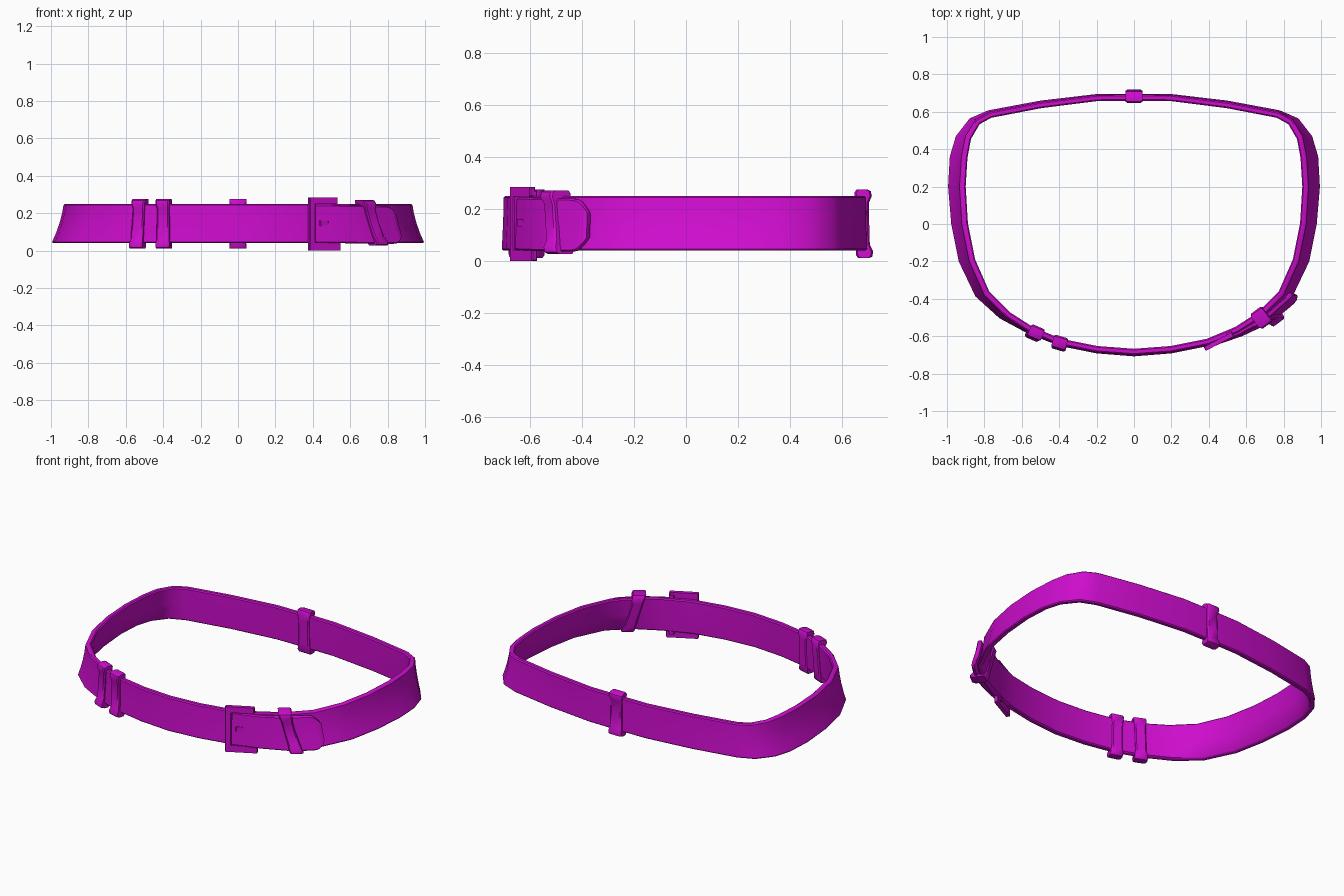
import bpy, bmesh, math
from mathutils import Vector

if "Cube" in bpy.data.objects:
    bpy.data.objects.remove(bpy.data.objects["Cube"])

mat = bpy.data.materials.new("magenta")
mat.diffuse_color = (0.62, 0.004, 0.62, 1)
mat.use_nodes = True
mat.node_tree.nodes["Principled BSDF"].inputs["Base Color"].default_value = mat.diffuse_color

# Half outlines of the belt, front centre round to back centre
LOW = [(0, -.708), (.2, -.692), (.4, -.652), (.57, -.585), (.72, -.505), (.85, -.388),
       (.94, -.2), (.98, 0), (.997, .2), (.988, .36), (.955, .47), (.88, .565),
       (.78, .608), (.5, .66), (.2, .695), (0, .697)]
HIGH = [(0, -.7), (.2, -.685), (.4, -.645), (.555, -.58), (.68, -.5), (.8, -.38),
        (.88, -.2), (.92, 0), (.932, .2), (.922, .36), (.9, .47), (.845, .56),
        (.77, .6), (.5, .652), (.2, .69), (0, .692)]
N = 30


def knot(half, i):
    i %= N
    x, y = half[i] if i < 16 else half[N - i]
    return Vector((x if i < 16 else -x, y, 0))


def edge(half, s):
    i = math.floor(s)
    return knot(half, i).lerp(knot(half, i + 1), s - i)


def tangent(s):
    e = 0.5
    return (edge(LOW, s + e) - edge(LOW, s - e)).normalized()


def surf(s, t, out=0.0, w=0.0):
    """Point on the belt: s along, t up (0..1), out from the face, w sideways."""
    f = t + .6 * t * (1 - t) if 0 < t < 1 else t
    p = edge(LOW, s).lerp(edge(HIGH, s), f)
    d = tangent(s)
    p += Vector((d.y, -d.x, 0)) * out + d * w
    p.z = .04 + .21 * t
    return p


def loft(name, rings, closed=False):
    bm = bmesh.new()
    vs = [[bm.verts.new(p) for p in r] for r in rings]
    n, m = len(vs), len(vs[0])
    for i in range(n if closed else n - 1):
        a, b = vs[i], vs[(i + 1) % n]
        for j in range(m):
            k = (j + 1) % m
            bm.faces.new((a[j], a[k], b[k], b[j]))
    if not closed:
        bm.faces.new(vs[0])
        bm.faces.new(vs[-1])
    bmesh.ops.recalc_face_normals(bm, faces=bm.faces)
    me = bpy.data.meshes.new(name)
    bm.to_mesh(me)
    bm.free()
    me.materials.append(mat)
    ob = bpy.data.objects.new(name, me)
    bpy.context.collection.objects.link(ob)
    bpy.ops.object.select_all(action='DESELECT')
    ob.select_set(True)
    bpy.context.view_layer.objects.active = ob
    bpy.ops.object.shade_smooth_by_angle(angle=math.radians(40))
    return ob


# Main strap, a closed band with rounded rims
SECTION = [(.03, 0), (.25, 0), (.5, 0), (.75, 0), (.97, 0), (1, -.007), (1, -.026),
           (.97, -.033), (.5, -.033), (.03, -.033), (0, -.026), (0, -.007)]
loft("strap", [[surf(i, t, o) for t, o in SECTION] for i in range(N)], True)


# Keeper loops wrapped round the strap, flared at top and bottom
def keeper(name, s, half, out, lo=-.14, hi=1.12, lean=0.0):
    prof = [(lo + .03, out + .008), (lo + .12, out + .012), (lo + .25, out), (.5, out),
            (hi - .25, out), (hi - .12, out + .012), (hi - .03, out + .008),
            (hi, out - .006), (hi, -.036), (hi - .06, -.045), (.85, -.043),
            (.15, -.043), (lo + .06, -.045), (lo, -.036), (lo, out - .006)]
    rings = []
    for k, inset in ((-1, .007), (-.8, 0), (.8, 0), (1, .007)):
        ring = []
        for t, o in prof:
            flare = 1.18 if t < lo + .2 or t > hi - .2 else 1.0
            o2 = o - inset if o > 0 else o + inset
            ring.append(surf(s, t, o2, k * half * flare + lean * (t - .5)))
        rings.append(ring)
    loft(name, rings)


keeper("left_keeper", -2.83, .033, .011)
keeper("inner_left_keeper", -2.0, .033, .011)
keeper("back_keeper", 15, .038, .010)
keeper("tail_keeper", 4.1, .032, .043, -.06, 1.1, -.03)

# Overlapping tail with a rounded tip
rings = []
S0, S1 = 2.06, 5.12
for s in (S0, 2.5, 3, 3.5, 4, 4.4, 4.7, 4.85, 4.95, 5.03, 5.09, S1):
    u = (s - S0) / (S1 - S0)
    out = .009 + .027 * u
    r = max(0, (s - 4.6) / (S1 - 4.6))
    h = .485 * (1 - .5 * r ** 3.5)
    mid = .49 - .03 * u
    sec = [(-.94, out), (0, out), (.94, out), (1, out - .007), (1, out - .018),
           (.9, out - .024), (-.9, out - .024), (-1, out - .018), (-1, out - .007)]
    rings.append([surf(s, mid + h * k, o) for k, o in sec])
loft("tail", rings)


# Buckle frame: flat bars in one tilted plane
A, B = Vector((.378, -.668, 0)), Vector((.542, -.582, 0))
ALONG = (B - A).normalized()
NORM = Vector((ALONG.y, -ALONG.x, 0))
LEN = (B - A).length


def bar(name, a0, a1, z0, z1, d0=-.012, d1=.012, b=.004, taper=1.0):
    rings = []
    for a, g in ((a0, b), (a0 + b, 0), (a1 - b, 0), (a1, b)):
        k = taper if a > (a0 + a1) / 2 else 1
        zc, zh = (z0 + z1) / 2, (z1 - z0) / 2 * k
        ring = []
        for z, d in ((-1, 0), (-1, 1), (1, 1), (1, 0)):
            p = A + ALONG * a + NORM * ((d1 - g) if d else (d0 + g))
            p.z = zc + z * (zh - g)
            ring.append(p)
        rings.append(ring)
    loft(name, rings)


bar("buckle_front_bar", 0, .036, .0, .285)
bar("buckle_top_bar", 0, LEN - .015, .248, .285)
bar("buckle_bottom_bar", 0, LEN + .003, .0, .042)
bar("buckle_hidden_bar", LEN - .045, LEN - .015, .02, .27, -.02, .0)

# Buckle prong with a pointed end
bar("prong", .062, .115, .132, .162, -.01, .013, .004, .85)
bar("prong_tip", .113, .142, .137, .157, -.01, .011, .003, .6)
